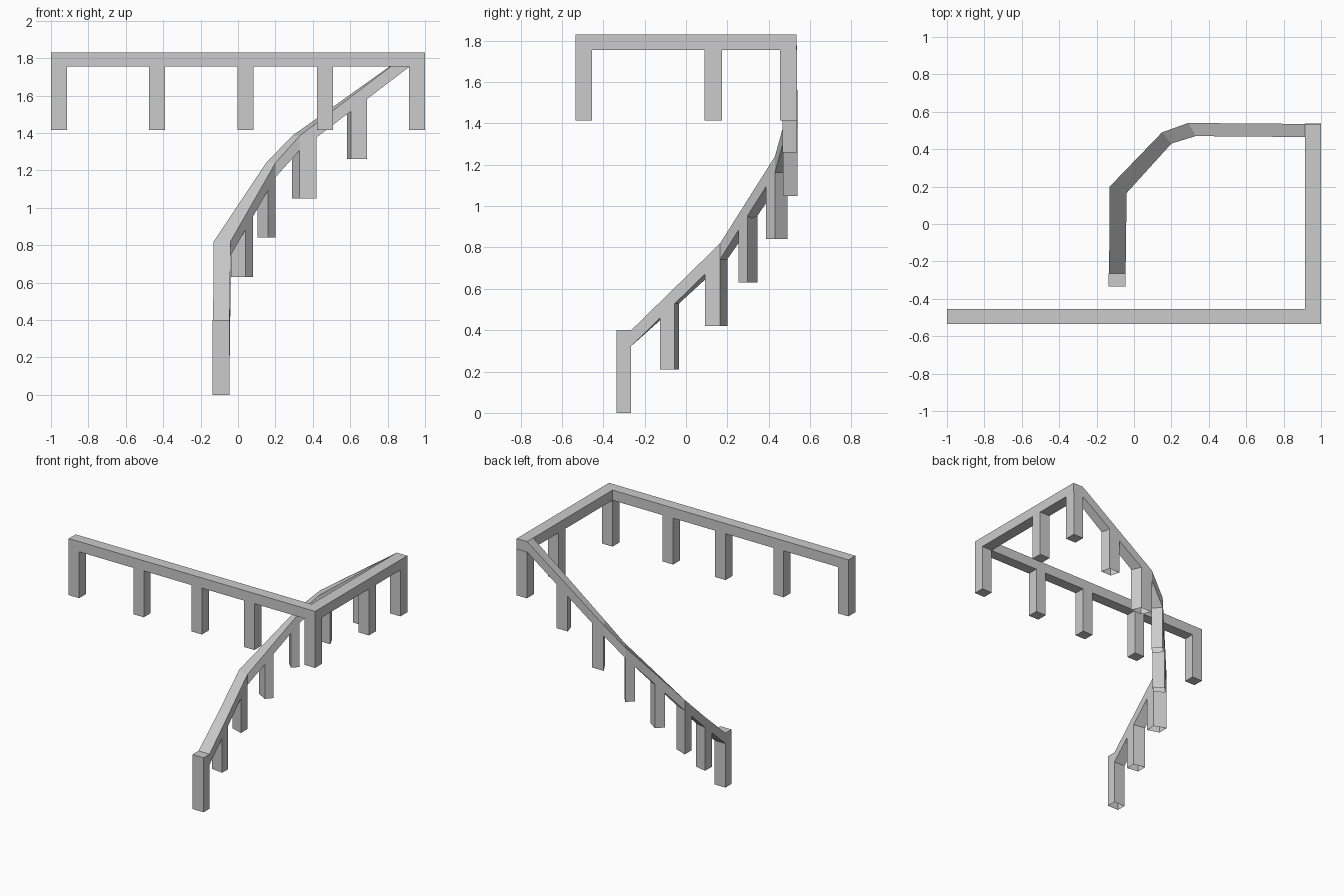
import bpy, bmesh
from mathutils import Vector

if "Cube" in bpy.data.objects:
    bpy.data.objects.remove(bpy.data.objects["Cube"])

TOP, UNDER, FOOT = 1.83, 1.755, 1.415   # landing rail top, underside, baluster foot
DEPTH = 0.077                           # vertical thickness of the sloping rail


def finish(name, bm):
    bmesh.ops.recalc_face_normals(bm, faces=bm.faces)
    mesh = bpy.data.meshes.new(name)
    bm.to_mesh(mesh)
    bm.free()
    obj = bpy.data.objects.new(name, mesh)
    bpy.context.collection.objects.link(obj)
    return obj


def prism(name, lower, upper, bottom=True, top=True):
    """Solid between two matching outlines, with optional end caps."""
    bm = bmesh.new()
    a = [bm.verts.new(p) for p in lower]
    b = [bm.verts.new(p) for p in upper]
    n = len(a)
    for i in range(n):
        j = (i + 1) % n
        bm.faces.new((a[i], a[j], b[j], b[i]))
    if bottom:
        bm.faces.new(a[::-1])
    if top:
        bm.faces.new(b)
    return finish(name, bm)


def box(name, x0, x1, y0, y1, z0, z1, bottom=True):
    plan = [(x0, y0), (x1, y0), (x1, y1), (x0, y1)]
    return prism(name, [(x, y, z0) for x, y in plan],
                 [(x, y, z1) for x, y in plan], bottom)


# Landing rail, L-shaped in plan
plan = [(-1, -0.535), (1, -0.535), (1, 0.535), (0.915, 0.535),
        (0.915, -0.455), (-1, -0.455)]
prism("landing_rail", [(x, y, UNDER) for x, y in plan],
      [(x, y, TOP) for x, y in plan])

# Landing posts along the front, then along the right side
for x in (-1, -0.475, -0.003, 0.423, 0.915):
    box("front_post", x, x + 0.085, -0.535, -0.455, FOOT, UNDER)
for y in (0.09, 0.455):
    box("side_post", 0.915, 1, y, y + 0.08 + 0.003, FOOT, UNDER)

# Winding rail: outer and inner top edges climbing through each bend
outer = [Vector(p) for p in [(-0.135, -0.265, 0.4), (-0.13, -0.035, 0.605),
         (-0.13, 0.2, 0.82), (0.15, 0.49, 1.24), (0.29, 0.54, 1.385),
         (0.915, 0.535, TOP)]]
inner = [Vector(p) for p in [(-0.045, -0.265, 0.4), (-0.042, -0.055, 0.605),
         (-0.04, 0.165, 0.82), (0.2, 0.43, 1.24), (0.33, 0.47, 1.385),
         (0.915, 0.465, TOP)]]
drop = Vector((0, 0, -DEPTH))

bm = bmesh.new()
rings = [[bm.verts.new(p) for p in (o, i, i + drop, o + drop)]
         for o, i in zip(outer, inner)]
for r, s in zip(rings, rings[1:]):
    for k in range(4):
        m = (k + 1) % 4
        bm.faces.new((r[k], r[m], s[m], s[k]))
bm.faces.new(rings[0])
bm.faces.new(rings[-1][::-1])
finish("winding_rail", bm)

# Stair posts: rail segment, start and end along it; each foot one step higher
posts = [(0, 0.667, 1), (1, 0.667, 1), (2, 0.333, 0.5), (2, 0.833, 1),
         (4, 0, 0.154), (4, 0.47, 0.615)]
for step, (s, t0, t1) in enumerate(posts, 1):
    head = [edge[s].lerp(edge[s + 1], t) + drop
            for edge, t in ((outer, t0), (inner, t0), (inner, t1), (outer, t1))]
    foot = [(p.x, p.y, 0.21 * step) for p in head]
    prism("stair_post", foot, head, bottom=False, top=False)

# Bottom newel post
box("newel_post", -0.135, -0.045, -0.335, -0.265, 0, 0.4, bottom=False)
